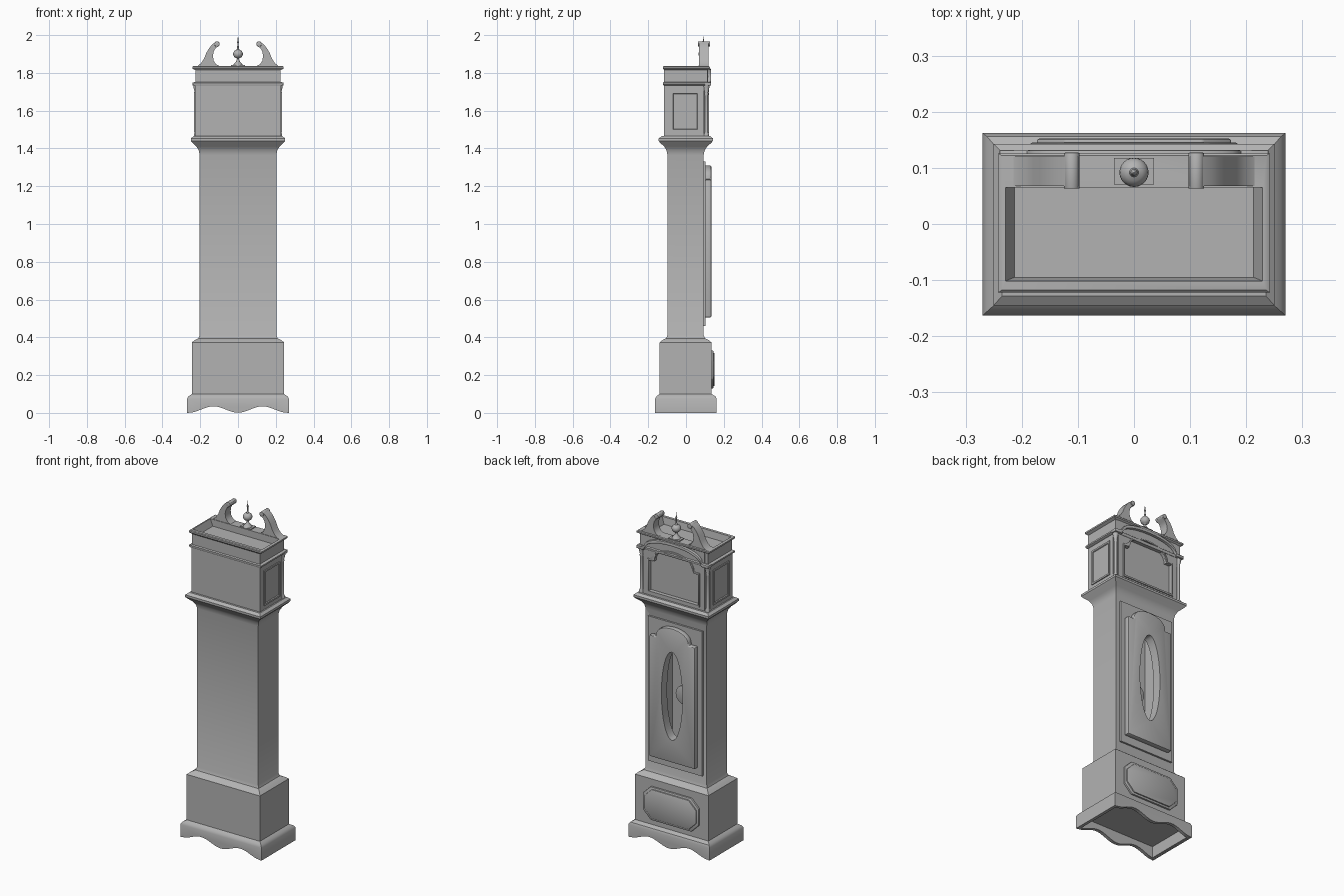
import bpy, bmesh, math

cube = bpy.data.objects.get("Cube")
if cube:
    bpy.data.objects.remove(cube, do_unlink=True)

grey = bpy.data.materials.new("warm_grey")
grey.use_nodes = True
colour = (0.45, 0.45, 0.45, 1)
grey.diffuse_color = colour
grey.node_tree.nodes["Principled BSDF"].inputs["Base Color"].default_value = colour


def select(ob):
    bpy.ops.object.select_all(action='DESELECT')
    ob.select_set(True)
    bpy.context.view_layer.objects.active = ob


def finish(name, bm, bevel=0):
    bmesh.ops.recalc_face_normals(bm, faces=bm.faces)
    me = bpy.data.meshes.new(name)
    bm.to_mesh(me)
    bm.free()
    me.materials.append(grey)
    ob = bpy.data.objects.new(name, me)
    bpy.context.collection.objects.link(ob)
    select(ob)
    if bevel:
        mod = ob.modifiers.new("bevel", 'BEVEL')
        mod.width = bevel
        mod.segments = 2
        mod.limit_method = 'ANGLE'
        bpy.ops.object.modifier_apply(modifier=mod.name)
    bpy.ops.object.shade_smooth_by_angle(angle=math.radians(35))
    return ob


def loft(name, rings):
    """Stack of rectangles, each (half width, back y, front y, z)."""
    bm = bmesh.new()
    loops = [[bm.verts.new(c) for c in ((-w, a, z), (w, a, z), (w, b, z), (-w, b, z))]
             for w, a, b, z in rings]
    bm.faces.new(loops[0])
    bm.faces.new(loops[-1])
    for lo, hi in zip(loops, loops[1:]):
        for i in range(4):
            j = (i + 1) % 4
            bm.faces.new((lo[i], lo[j], hi[j], hi[i]))
    return finish(name, bm)


def box(name, w, y0, y1, z0, z1):
    return loft(name, [(w, y0, y1, z0), (w, y0, y1, z1)])


def prism(name, pts, y0, y1, bevel=0):
    """Outline in x and z, extruded along y."""
    bm = bmesh.new()
    face = bm.faces.new([bm.verts.new((x, y0, z)) for x, z in pts])
    ext = bmesh.ops.extrude_face_region(bm, geom=[face])
    for v in ext["geom"]:
        if isinstance(v, bmesh.types.BMVert):
            v.co.y = y1
    return finish(name, bm, bevel)


def lathe(name, profile, x, y, sides=24):
    """Profile of (radius, z) turned about a vertical axis."""
    bm = bmesh.new()
    vs = [bm.verts.new((x + r, y, z)) for r, z in profile]
    edges = [bm.edges.new(p) for p in zip(vs, vs[1:])]
    bmesh.ops.spin(bm, geom=vs + edges, cent=(x, y, 0), axis=(0, 0, 1),
                   angle=math.tau, steps=sides)
    bmesh.ops.remove_doubles(bm, verts=bm.verts, dist=0.0001)
    return finish(name, bm)


def ellipse(cx, cz, rx, rz, n=40):
    return [(cx + rx * math.cos(math.tau * i / n), cz + rz * math.sin(math.tau * i / n))
            for i in range(n)]


def arch(w, aw, zs, zt, n=16):
    """Path from left to right: shoulders at zs, curved rise to zt."""
    mid = [(-aw * math.cos(math.pi * i / n), zs + (zt - zs) * math.sin(math.pi * i / n) ** 0.8)
           for i in range(n + 1)]
    return [(-w, zs)] + mid + [(w, zs)]


def band(name, path, drop, y0, y1, bevel=0.003):
    return prism(name, path + [(x, z - drop) for x, z in reversed(path)], y0, y1, bevel)


def cut(ob, *cutters, remove=True):
    for c in cutters:
        select(ob)
        mod = ob.modifiers.new("cut", 'BOOLEAN')
        mod.operation = 'DIFFERENCE'
        mod.solver = 'EXACT'
        mod.object = c
        bpy.ops.object.modifier_apply(modifier=mod.name)
        if remove:
            bpy.data.objects.remove(c, do_unlink=True)
    select(ob)
    bpy.ops.object.shade_smooth_by_angle(angle=math.radians(35))


# Case: plinth, base, trunk and flared hood support
case = loft("case", [
    (.27, -.163, .162, 0), (.27, -.163, .162, .075), (.262, -.156, .156, .088),
    (.244, -.14, .135, .1), (.244, -.14, .135, .373), (.23, -.125, .12, .385),
    (.21, -.105, .1, .395), (.203, -.098, .093, .412), (.203, -.098, .093, 1.365),
    (.208, -.103, .099, 1.39), (.22, -.115, .112, 1.41), (.24, -.135, .132, 1.428),
    (.25, -.145, .143, 1.44), (.25, -.145, .143, 1.453), (.235, -.128, .128, 1.465)])
wave = [(x / 50, .001 + .017 * (1 - math.cos(math.tau * abs(x) / 13))) for x in range(-13, 14)]
cut(case,
    box("foot_hollow", .25, -.143, .142, -.02, .07),
    prism("skirt_scallop", [(-.26, -.02)] + wave + [(.26, -.02)], -.3, .3),
    box("trunk_cavity", .152, -.09, .08, .5, 1.3))

# Trunk door with its backing frame and oval opening
frame = box("door_frame", .18, .085, .104, .46, 1.33)
door_top = arch(.152, .11, 1.235, 1.31)
door = prism("trunk_door", [(-.152, .505)] + door_top + [(.152, .505)], .1, .134, .007)
oval = prism("oval_opening", ellipse(0, .905, .07, .265), .03, .3)
for part in (case, frame, door):
    cut(part, oval, remove=False)
bpy.data.objects.remove(oval, do_unlink=True)

# Pendulum
prism("pendulum_disc", ellipse(0, .865, .058, .058, 32), .002, .018, .004)
prism("pendulum_rod", [(-.004, .85), (.004, .85), (.004, 1.3), (-.004, 1.3)], .006, .014)

# Eight-sided base panel in two steps
for name, g, y0, y1 in (("base_panel", 0, .13, .145), ("base_panel_face", .012, .14, .152)):
    w, lo, hi, c = .185 - g, .13 + g, .33 - g, .05
    prism(name, [(-w + c, lo), (w - c, lo), (w, lo + c), (w, hi - c),
                 (w - c, hi), (-w + c, hi), (-w, hi - c), (-w, lo + c)], y0, y1, .004)

# Hood body and its arched front board
box("hood_body", .227, -.116, .095, 1.46, 1.75)
front = box("hood_front", .205, .09, .116, 1.46, 1.82)
opening = arch(.165, .13, 1.675, 1.755)
cut(front, prism("dial_opening", [(-.165, 1.49)] + opening + [(.165, 1.49)], .097, .3))
band("dial_top_bead", [(x * 1.04, z + .009) for x, z in opening], .01, .11, .122)
box("dial_bottom_bead", .172, .11, .122, 1.481, 1.491)
for s in (-1, 1):
    prism("dial_side_bead", [(s * x, z) for x, z in
          ((.164, 1.481), (.173, 1.481), (.173, 1.684), (.164, 1.684))], .11, .122, .002)

# Hood mouldings, arch band and cornice with a sunk top
loft("hood_rail", [(.23, -.118, .118, 1.732), (.24, -.122, .122, 1.738),
                   (.24, -.122, .122, 1.747), (.228, -.116, .116, 1.752)])
band("arch_moulding", arch(.24, .19, 1.75, 1.822), .018, .1, .132)
crown = loft("cornice", [(.226, -.116, .114, 1.745), (.226, -.116, .114, 1.815),
                         (.242, -.122, .126, 1.823), (.242, -.122, .126, 1.832),
                         (.236, -.118, .122, 1.836)])
cut(crown, loft("top_hollow", [(.213, -.095, .065, 1.795), (.235, -.104, .065, 1.85)]))

# Corner columns and side panels
for s in (-1, 1):
    lathe("corner_column", [(0, 1.46), (.014, 1.46), (.014, 1.475), (.009, 1.485), (.009, 1.68),
                            (.011, 1.69), (.009, 1.695), (.016, 1.725), (.016, 1.735),
                            (0, 1.735)], s * .22, .108, 16)
    side = bmesh.new()
    bmesh.ops.create_cube(side, size=1)
    for v in side.verts:
        v.co = (s * .227 + v.co.x * .012, -.005 + v.co.y * .15, 1.595 + v.co.z * .21)
    outer = [f for f in side.faces if f.normal.x * s > .9]
    bmesh.ops.inset_region(side, faces=outer, thickness=.014)
    bmesh.ops.inset_region(side, faces=outer, thickness=.004, depth=-.005)
    finish("side_panel", side)

# Swan-neck pediment with scroll ends
neck = [(.236, 1.826), (.215, 1.836), (.195, 1.852), (.18, 1.875), (.168, 1.905), (.152, 1.932),
        (.135, 1.952), (.115, 1.966), (.1, 1.962), (.097, 1.95), (.103, 1.94), (.118, 1.932),
        (.129, 1.912), (.133, 1.89), (.129, 1.865), (.116, 1.845), (.09, 1.832), (.09, 1.826)]
for s in (-1, 1):
    prism("swan_neck", [(s * x, z) for x, z in neck], .068, .12)
    prism("scroll_end", ellipse(s * .111, 1.953, .014, .014, 20), .063, .127, .002)

# Finial
box("finial_block", .036, .07, .118, 1.82, 1.842)
ball = [(.026 * math.cos(a / 10 * math.pi), 1.9 + .024 * math.sin(a / 10 * math.pi))
        for a in range(-4, 5)]
lathe("finial", [(0, 1.84), (.026, 1.84), (.02, 1.85), (.009, 1.862), (.006, 1.874)] + ball +
      [(.005, 1.93), (.003, 1.955), (.006, 1.962), (.003, 1.97), (0, 2.0)], 0, .092)
